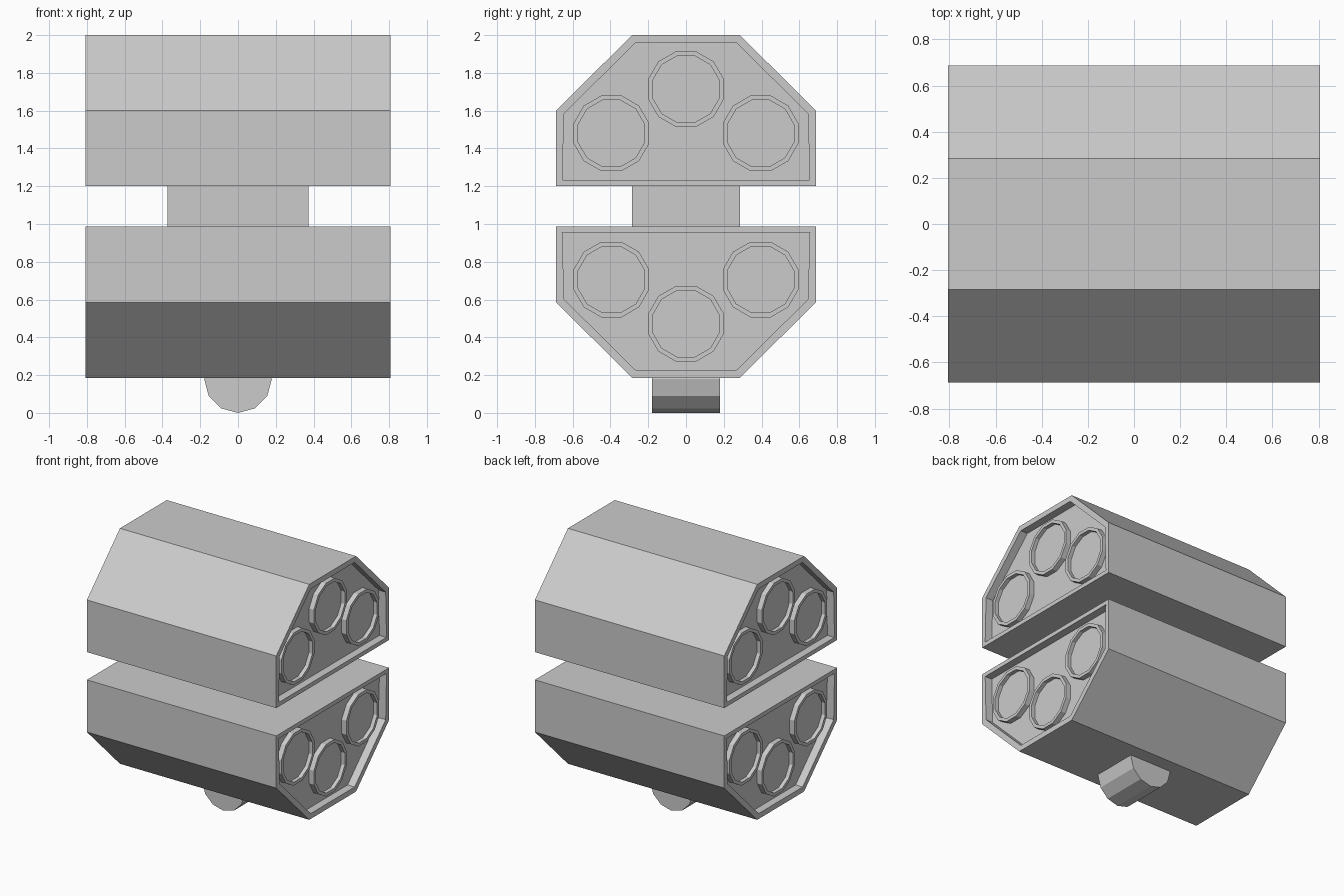
import bpy, bmesh, math
from mathutils import Matrix, Vector

cube = bpy.data.objects.get("Cube")
if cube:
    bpy.data.objects.remove(cube, do_unlink=True)

grey = bpy.data.materials.new("plain grey")
grey.use_nodes = True
colour = (0.6, 0.6, 0.6, 1)
grey.diffuse_color = colour
grey.node_tree.nodes["Principled BSDF"].inputs["Base Color"].default_value = colour

HALF = 0.807     # half length of the pods
MID = 1.093      # height of the mirror plane between the pods
RECESS = 0.06    # depth of the sunken end panels


def finish(name, bm):
    bmesh.ops.recalc_face_normals(bm, faces=bm.faces)
    mesh = bpy.data.meshes.new(name)
    bm.to_mesh(mesh)
    bm.free()
    mesh.materials.append(grey)
    obj = bpy.data.objects.new(name, mesh)
    bpy.context.collection.objects.link(obj)
    return obj


def sink(bm, face, rim, depth):
    """Leave a rim around a face and push its middle inwards."""
    inward = -face.normal.copy()
    bmesh.ops.inset_individual(bm, faces=[face], thickness=rim)
    new = bmesh.ops.extrude_discrete_faces(bm, faces=[face])["faces"][0]
    bmesh.ops.translate(bm, verts=new.verts, vec=inward * depth)


def pod(name, side):
    # Chamfered prism with a sunken panel at each end
    half = [(0.687, 0.107), (0.687, 0.509), (0.285, 0.907)]
    outline = half + [(-y, h) for y, h in reversed(half)]
    bm = bmesh.new()
    base = bm.faces.new([bm.verts.new((-HALF, y, MID + side * h)) for y, h in outline])
    ext = bmesh.ops.extrude_face_region(bm, geom=[base], use_keep_orig=True)["geom"]
    bmesh.ops.translate(bm, vec=(2 * HALF, 0, 0),
                        verts=[v for v in ext if isinstance(v, bmesh.types.BMVert)])
    bmesh.ops.recalc_face_normals(bm, faces=bm.faces)
    for f in [f for f in bm.faces if abs(f.normal.x) > 0.9]:
        sink(bm, f, 0.045, RECESS)
    finish(name, bm)


def tube(name, end, y, z):
    # Twelve-sided cup standing on the sunken panel
    length = 0.04
    bm = bmesh.new()
    turn = (Matrix.Translation((end * (HALF - RECESS + length / 2), y, z))
            @ Matrix.Rotation(math.pi / 2, 4, 'Y') @ Matrix.Rotation(math.pi / 12, 4, 'Z'))
    bmesh.ops.create_cone(bm, cap_ends=True, segments=12, radius1=0.207,
                          radius2=0.207, depth=length, matrix=turn)
    bm.normal_update()
    mouth = max(bm.faces, key=lambda f: f.normal.x * end)
    sink(bm, mouth, 0.025, 0.03)
    finish(name, bm)


for level, side in (("upper", 1), ("lower", -1)):
    pod(level + "_pod", side)
    for label, end in (("left", 1), ("right", -1)):
        for place, y, h in (("front", -0.395, 0.387), ("middle", 0, 0.621), ("back", 0.395, 0.387)):
            tube(f"{level}_{label}_{place}_tube", end, y, MID + side * h)

# Block joining the two pods
bm = bmesh.new()
bmesh.ops.create_cube(bm, size=1, matrix=Matrix.Translation((0, 0, MID))
                      @ Matrix.Diagonal((0.745, 0.57, 0.214, 1)))
finish("connector", bm)

# Round mount half buried in the underside
bm = bmesh.new()
bmesh.ops.create_cone(bm, cap_ends=True, segments=12, radius1=0.179, radius2=0.179, depth=0.358,
                      matrix=Matrix.Translation((0, 0, 0.179)) @ Matrix.Rotation(math.pi / 2, 4, 'X'))
finish("bottom_mount", bm)
